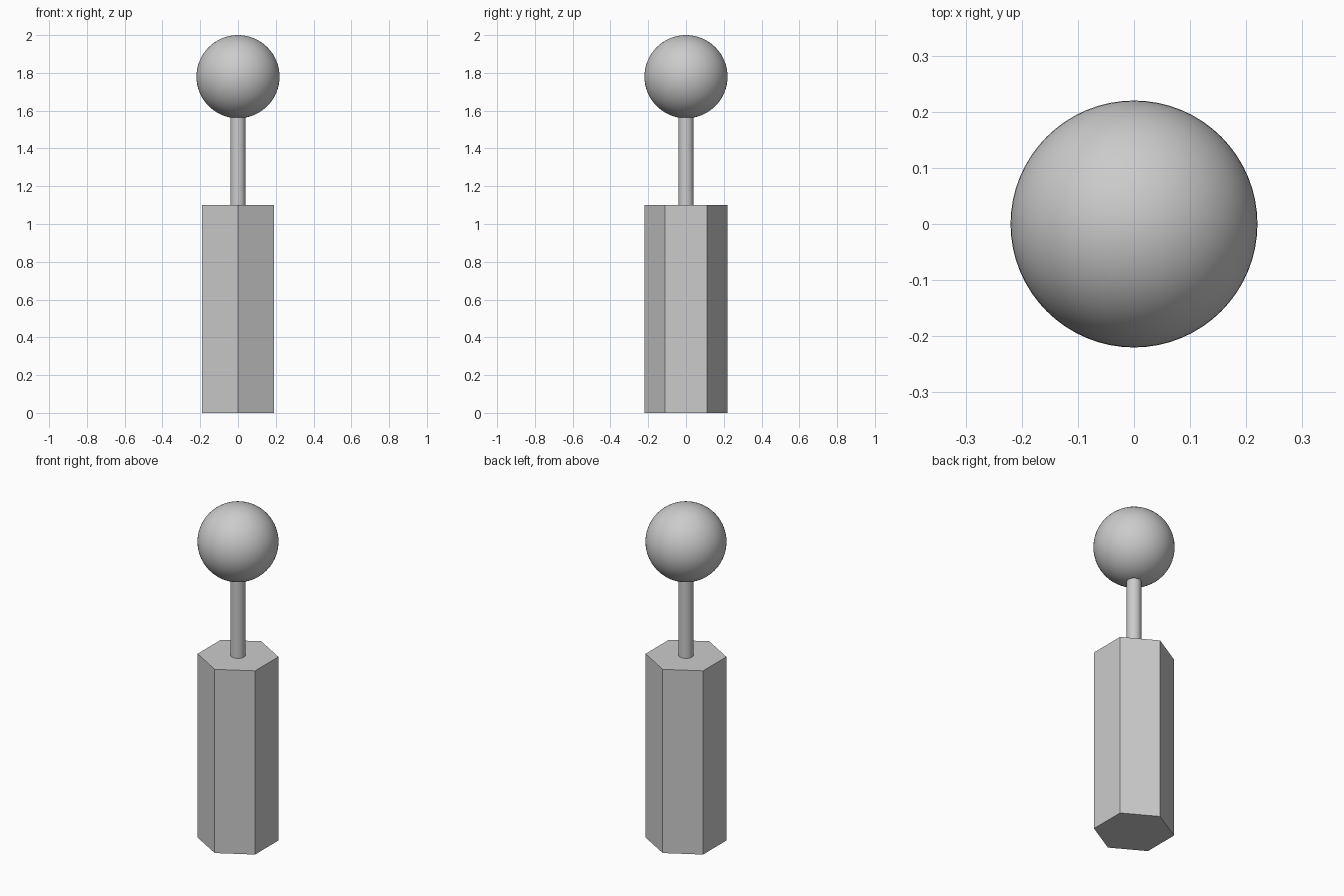
import bpy
import math

if "Cube" in bpy.data.objects:
    bpy.data.objects.remove(bpy.data.objects["Cube"])


def cylinder(name, sides, radius, z0, z1):
    bpy.ops.mesh.primitive_cylinder_add(vertices=sides, radius=radius, depth=z1 - z0,
                                        location=(0, 0, (z0 + z1) / 2))
    obj = bpy.context.object
    obj.name = name
    return obj


# Hexagonal handle, corners on the y axis
cylinder("handle", 6, 0.22, 0, 1.1)

# Thin round rod, seated slightly in the handle and the ball
cylinder("rod", 32, 0.04, 1.08, 1.58)
bpy.ops.object.shade_smooth_by_angle(angle=math.radians(40))

# Ball on top
bpy.ops.mesh.primitive_uv_sphere_add(segments=64, ring_count=32, radius=0.22,
                                     location=(0, 0, 1.78))
bpy.context.object.name = "ball"
bpy.ops.object.shade_smooth()
